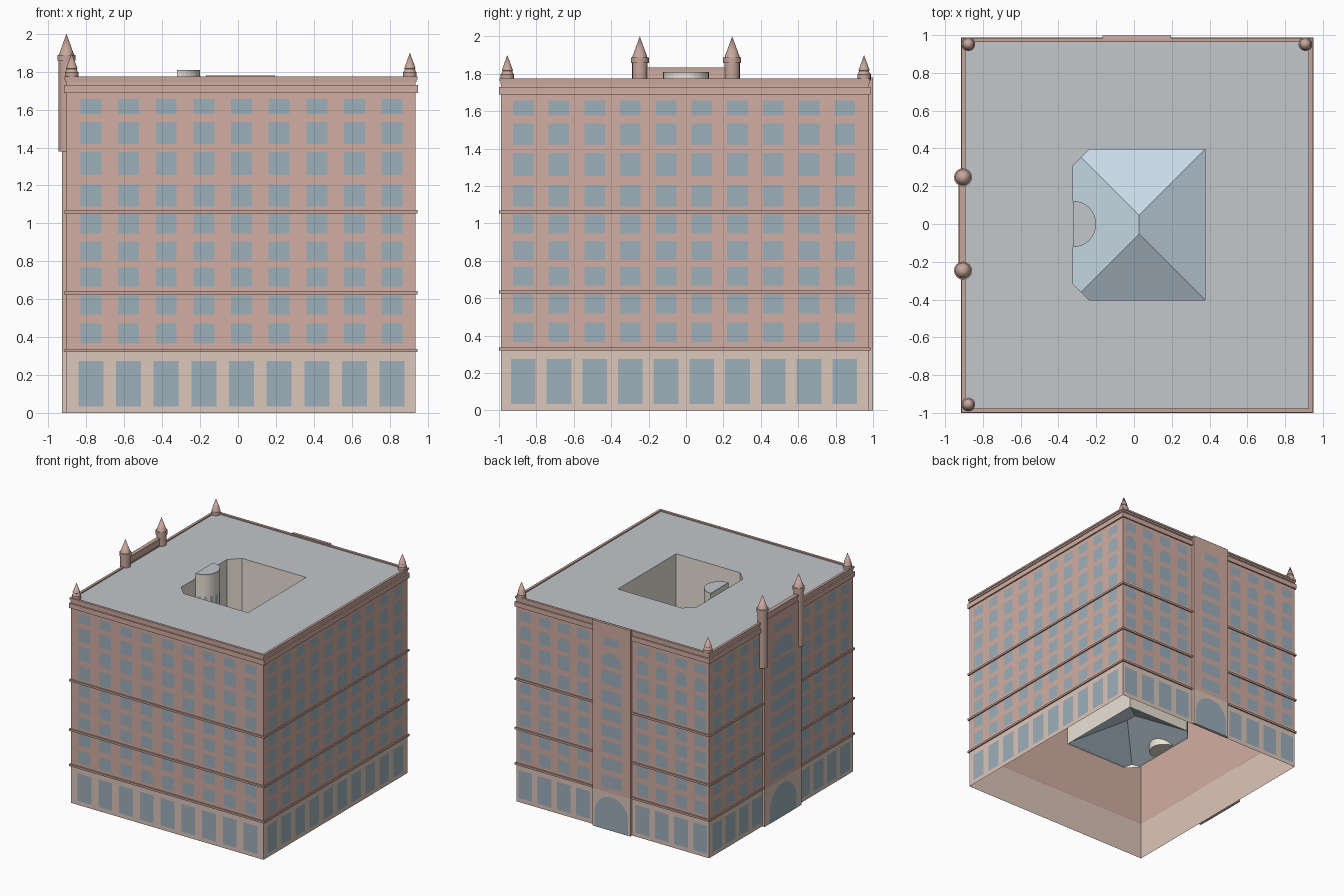
import bpy, bmesh, math
from mathutils import Vector

if "Cube" in bpy.data.objects:
    bpy.data.objects.remove(bpy.data.objects["Cube"])

X0, X1, Y0, Y1 = -0.905, 0.937, -0.988, 0.976   # wall planes
BASE, TOP, ROOF = 0.325, 1.775, 1.765
LEFT_OUT, BACK_OUT = -0.928, 0.999              # projecting bay planes


def material(name, r, g, b):
    m = bpy.data.materials.new(name)
    m.diffuse_color = (r, g, b, 1)
    m.use_nodes = True
    m.node_tree.nodes["Principled BSDF"].inputs["Base Color"].default_value = m.diffuse_color
    return m


BRICK = material("brick", 0.64, 0.42, 0.36)
TRIM = material("trim", 0.57, 0.38, 0.33)
STONE = material("stone", 0.72, 0.57, 0.49)
GLASS = material("glass", 0.34, 0.43, 0.50)
ROOFM = material("roofing", 0.54, 0.57, 0.59)
CREAM = material("cream", 0.82, 0.76, 0.67)
SKY = material("skylight_glass", 0.58, 0.70, 0.80)


def finish(bm, name, mat, fix=False):
    if fix:
        bmesh.ops.recalc_face_normals(bm, faces=bm.faces)
    me = bpy.data.meshes.new(name)
    bm.to_mesh(me)
    bm.free()
    ob = bpy.data.objects.new(name, me)
    bpy.context.collection.objects.link(ob)
    me.materials.append(mat)
    return ob


def prism(name, pts, z0, z1, mat, caps=True, inward=False):
    """Walls over a counter-clockwise outline, optionally capped."""
    bm = bmesh.new()
    lo = [bm.verts.new((x, y, z0)) for x, y in pts]
    hi = [bm.verts.new((x, y, z1)) for x, y in pts]
    n = len(pts)
    for i in range(n):
        j = (i + 1) % n
        f = bm.faces.new((lo[i], lo[j], hi[j], hi[i]))
        if inward:
            f.normal_flip()
    if caps:
        bm.faces.new(hi)
        bm.faces.new(lo[::-1])
    return finish(bm, name, mat)


def rect(x0, x1, y0, y1):
    return [(x0, y0), (x1, y0), (x1, y1), (x0, y1)]


def ring(name, out, inn, z0, z1, mat):
    """Rectangular moulding running round the building."""
    bm = bmesh.new()
    loops = []
    for o, z in ((out, z0), (out, z1), (-inn, z1), (-inn, z0)):
        loops.append([bm.verts.new((x, y, z)) for x, y in
                      rect(X0 - o, X1 + o, Y0 - o, Y1 + o)])
    for a in range(4):
        b = (a + 1) % 4
        for i in range(4):
            j = (i + 1) % 4
            bm.faces.new((loops[a][i], loops[a][j], loops[b][j], loops[b][i]))
    return finish(bm, name, mat, True)


def lathe(name, profile, cx, cy, mat, n=16):
    bm = bmesh.new()
    vs = [bm.verts.new((cx + r, cy, z)) for r, z in profile]
    es = [bm.edges.new(p) for p in zip(vs, vs[1:])]
    bmesh.ops.spin(bm, geom=vs + es, cent=(cx, cy, 0), axis=(0, 0, 1),
                   angle=2 * math.pi, steps=n)
    bmesh.ops.remove_doubles(bm, verts=bm.verts, dist=1e-5)
    ob = finish(bm, name, mat, True)
    ob.data.shade_smooth()
    ob.data.set_sharp_from_angle(angle=math.radians(35))
    return ob


# Outer shell: stone ground floor, brick upper floors
prism("ground_floor_walls", rect(X0, X1, Y0, Y1), 0, BASE, STONE, caps=False)
prism("upper_walls", rect(X0, X1, Y0, Y1), BASE, 1.77, BRICK, caps=False)
for i, z in enumerate((0.32, 0.625, 1.053)):
    ring(f"string_course_{i}", 0.011, 0, z, z + 0.017, TRIM)
ring("cornice", 0.012, 0, 1.688, 1.73, BRICK)
ring("parapet", 0.004, 0.012, 1.745, 1.765, TRIM)
ring("coping", 0.009, 0.012, 1.76, TOP, TRIM)

# Projecting entrance bays on the left and back
for nm, r in (("left_bay", rect(LEFT_OUT, X0, -0.25, 0.25)),
              ("back_bay", rect(-0.168, 0.196, Y1, BACK_OUT))):
    prism(nm + "_base", r, 0, BASE, STONE)
    prism(nm + "_wall", r, BASE, 1.78, BRICK)
prism("left_bay_gable", rect(-0.922, -0.898, -0.22, 0.22), 1.77, 1.815, BRICK)
prism("left_bay_gable_cap", rect(-0.927, -0.893, -0.22, 0.22), 1.815, 1.832, TRIM)

# Roof with courtyard opening
CX0, CX1, CY0, CY1, CH = -0.322, 0.376, -0.402, 0.395, 0.085
court = [(CX0 + CH, CY0), (CX1, CY0), (CX1, CY1), (CX0 + CH, CY1),
         (CX0, CY1 - CH), (CX0, CY0 + CH)]
bm = bmesh.new()
edges = []
for pts in (rect(X0, X1, Y0, Y1), court):
    v = [bm.verts.new((x, y, ROOF)) for x, y in pts]
    edges += [bm.edges.new((v[i - 1], v[i])) for i in range(len(v))]
bmesh.ops.triangle_fill(bm, edges=edges, use_beauty=True, normal=(0, 0, 1))
for f in bm.faces:
    f.normal_update()
    if f.normal.z < 0:
        f.normal_flip()
finish(bm, "roof", ROOFM)
prism("courtyard_walls", court, 0.35, ROOF, CREAM, caps=False, inward=True)

# Hipped skylight, clipped to the chamfered courtyard corners
bm = bmesh.new()
c = [bm.verts.new((x, y, 0.36)) for x, y in rect(CX0, CX1, CY0, CY1)]
ra, rb = bm.verts.new((0.027, -0.053, 0.55)), bm.verts.new((0.027, 0.046, 0.55))
for f in ((c[0], c[1], ra), (c[1], c[2], rb, ra), (c[2], c[3], rb), (c[3], c[0], ra, rb)):
    bm.faces.new(f)
for y, s in ((CY0, -1), (CY1, 1)):
    bmesh.ops.bisect_plane(bm, geom=bm.verts[:] + bm.edges[:] + bm.faces[:],
                           plane_co=(CX0 + CH, y, 0), plane_no=Vector((-1, s, 0)).normalized(),
                           clear_outer=True)
finish(bm, "skylight", SKY)

# Half-round stair tower in the courtyard, with tall slit windows
R = 0.122
arc = [(CX0 + R * math.cos(a), R * math.sin(a))
       for a in (math.pi * (i / 16 - 0.5) for i in range(17))]
prism("stair_tower", arc, 0.36, 1.80, CREAM)
prism("stair_tower_roof", arc, 1.80, 1.81, ROOFM)
bm = bmesh.new()
for k in range(1, 15, 2):
    (ax, ay), (bx, by) = arc[k], arc[k + 1]
    ox, oy = (ax + bx) / 2 - CX0, (ay + by) / 2
    e = 0.002 / math.hypot(ox, oy)
    ox, oy = ox * e, oy * e
    bm.faces.new([bm.verts.new(p) for p in (
        (ax + ox, ay + oy, 0.6), (bx + ox, by + oy, 0.6),
        (bx + ox, by + oy, 1.62), (ax + ox, ay + oy, 1.62))])
finish(bm, "stair_tower_windows", GLASS)

# Round turrets beside the left bay, and small corner finials
for y in (-0.247, 0.247):
    lathe("turret", [(0, 1.38), (0.041, 1.38), (0.041, 1.858), (0.048, 1.858),
                     (0.048, 1.887), (0.041, 1.887), (0, 2.0)], -0.905, y, TRIM)
for x, y in ((-0.877, 0.952), (0.907, 0.952), (-0.877, -0.955)):
    lathe("corner_finial", [(0, 1.765), (0.036, 1.765), (0.036, 1.797), (0.03, 1.803),
                            (0.026, 1.815), (0.03, 1.818), (0, 1.9)], x, y, TRIM)

# Windows: outlines in (u, z) mapped onto each facade
E = 0.0015
MAPS = {"front": lambda u, z: (u, Y0 - E, z), "right": lambda u, z: (X1 + E, u, z),
        "back": lambda u, z: (u, Y1 + E, z), "left": lambda u, z: (X0 - E, u, z),
        "back_bay": lambda u, z: (u, BACK_OUT + E, z),
        "left_bay": lambda u, z: (LEFT_OUT - E, u, z)}
ROWS = [(0.365, 0.471), (0.518, 0.619), (0.667, 0.767), (0.804, 0.905), (0.947, 1.048),
        (1.09, 1.206), (1.254, 1.376), (1.418, 1.534), (1.577, 1.656)]
GROUND = (0.035, 0.275)


def window(bm, side, u, w, z0, z1, rise=0):
    h, s = w / 2, z1 - rise
    pts = [(u - h, z0), (u + h, z0)]
    if rise:
        pts += [(u + h * math.cos(math.pi * i / 12), s + rise * math.sin(math.pi * i / 12))
                for i in range(13)]
    else:
        pts += [(u + h, z1), (u - h, z1)]
    if side[:4] in ("back", "left"):
        pts.reverse()
    bm.faces.new([bm.verts.new(MAPS[side](*p)) for p in pts])


sides = {"front": [0.0185 + 0.1987 * (i - 4) for i in range(9)],
         "right": [-0.011 + 0.191 * (i - 4.5) for i in range(10)],
         "back": [0.016 + s * (0.285 + 0.184 * i) for s in (-1, 1) for i in range(4)],
         "left": [-0.006 + s * (0.33 + 0.181 * i) for s in (-1, 1) for i in range(4)]}
for side, cols in sides.items():
    bm = bmesh.new()
    for u in cols:
        window(bm, side, u, 0.132, *GROUND)
        for k, (a, b) in enumerate(ROWS):
            arched = side in ("back", "left") and k in (4, 7)
            window(bm, side, u, 0.11, a, b, 0.052 if arched else 0)
    finish(bm, side + "_windows", GLASS)

# Bay windows: arched doorway, stacked wide lights, arched head, attic light
for side, u, door, w, head, attic in (
        ("left_bay", 0, 0.36, 0.32, (1.405, 1.565, 0.155), (1.63, 1.69)),
        ("back_bay", 0.014, 0.32, 0.19, (1.418, 1.534, 0.09), (1.59, 1.66))):
    bm = bmesh.new()
    window(bm, side, u, door, 0.0, 0.29, door / 2)
    for a, b in ROWS[:7]:
        window(bm, side, u, w, a, b)
    window(bm, side, u, w, *head)
    window(bm, side, u, w * 0.75, *attic)
    finish(bm, side + "_windows", GLASS)
